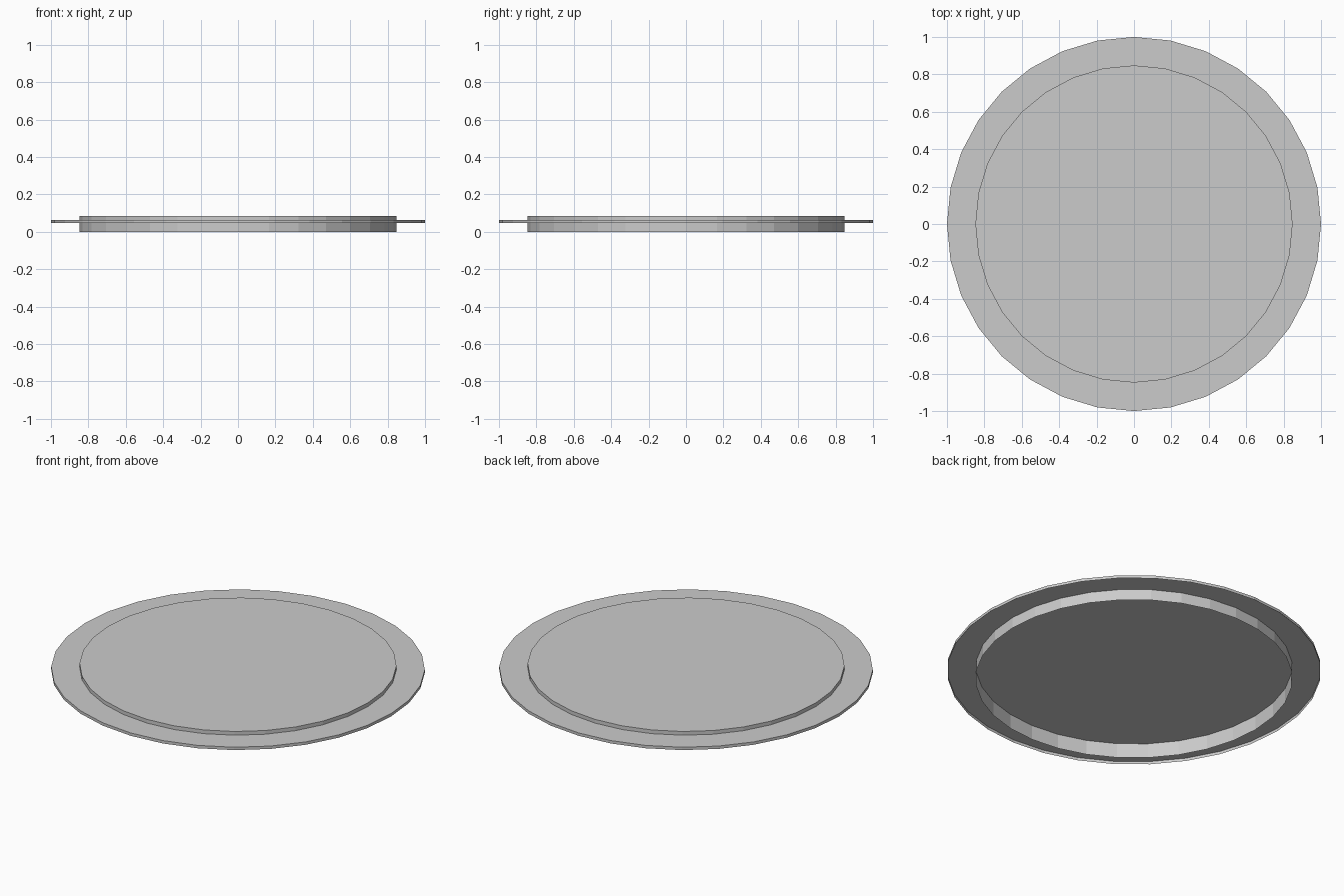
import bpy, bmesh
from math import cos, sin, pi

if "Cube" in bpy.data.objects:
    bpy.data.objects.remove(bpy.data.objects["Cube"])

SIDES = 32


def lathe(name, profile, cap_last=False):
    """Revolve (radius, z) points into a flat-shaded open sheet."""
    bm = bmesh.new()
    rings = [[bm.verts.new((r * cos(2 * pi * i / SIDES), r * sin(2 * pi * i / SIDES), z))
              for i in range(SIDES)] for r, z in profile]
    for a, b in zip(rings, rings[1:]):
        for i in range(SIDES):
            j = (i + 1) % SIDES
            bm.faces.new((a[i], a[j], b[j], b[i]))
    if cap_last:
        bm.faces.new(rings[-1])
    mesh = bpy.data.meshes.new(name)
    bm.to_mesh(mesh)
    bm.free()
    obj = bpy.data.objects.new(name, mesh)
    bpy.context.collection.objects.link(obj)
    return obj


# Raised centre: outer wall and flat top, open underneath
lathe("lid_body", [(0.848, 0.0), (0.848, 0.086)], cap_last=True)

# Thin rim: short outer skirt and flat ring, open underneath
lathe("lid_rim", [(1.0, 0.047), (1.0, 0.064), (0.848, 0.064)])
